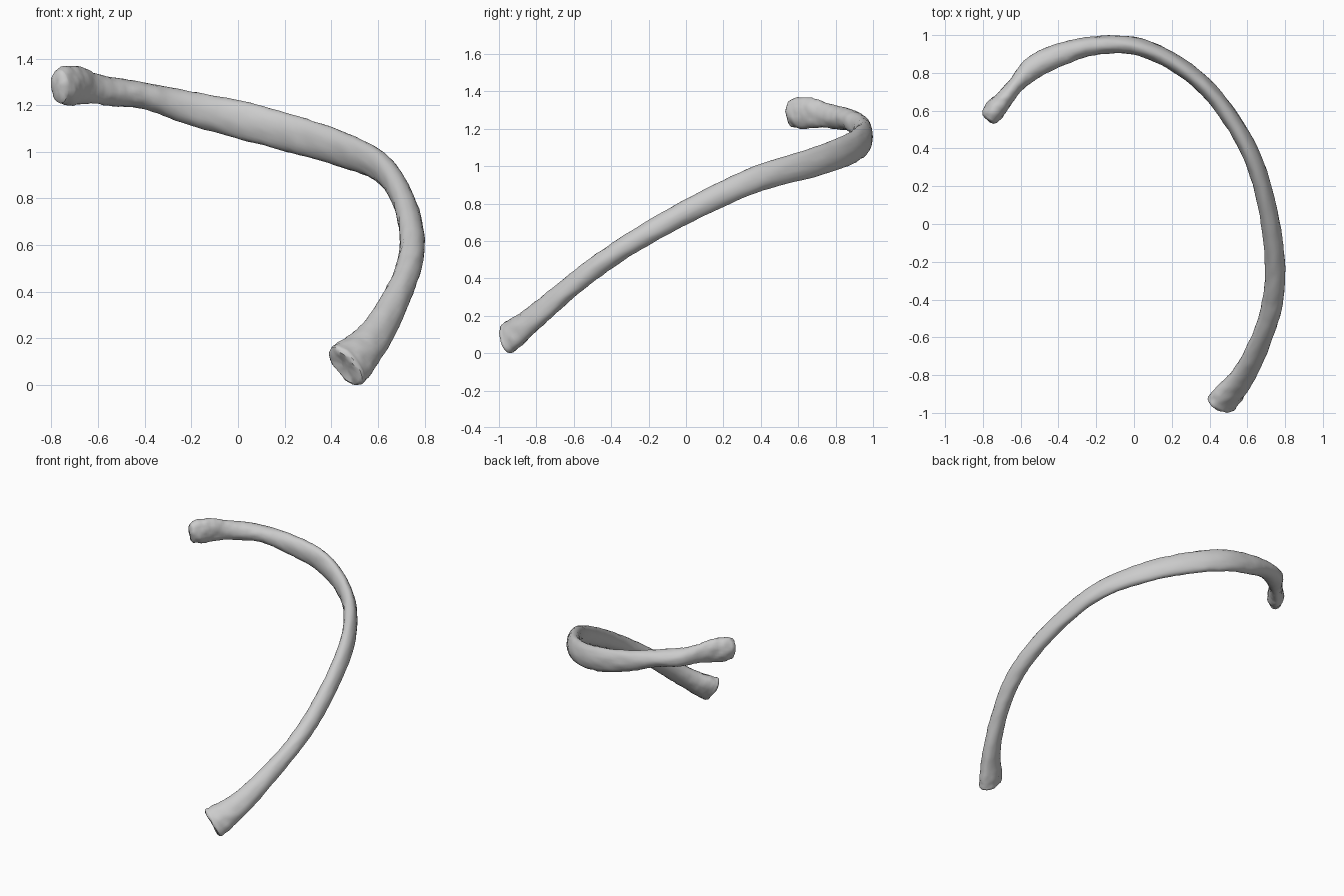
import bpy
import bmesh
import math
from mathutils import Vector, noise

default_cube = bpy.data.objects.get("Cube")
if default_cube:
    bpy.data.objects.remove(default_cube, do_unlink=True)

# Stations from the head to the front end:
# x, y, z, half height, half thickness, inward twist in degrees
STATIONS = [
    (-.765, .565, 1.293, .072, .045, 0),
    (-.735, .605, 1.297, .084, .055, 0),
    (-.68, .67, 1.295, .082, .046, 0),
    (-.62, .742, 1.284, .066, .043, -5),
    (-.53, .83, 1.268, .061, .062, -10),
    (-.40, .893, 1.252, .056, .060, -8),
    (-.22, .942, 1.203, .070, .050, 0),
    (0, .943, 1.152, .081, .046, 5),
    (.22, .85, 1.092, .081, .045, 5),
    (.43, .67, 1.028, .077, .044, 5),
    (.61, .39, .947, .069, .045, 10),
    (.703, .10, .817, .063, .048, 10),
    (.746, -.20, .655, .058, .053, 10),
    (.732, -.42, .517, .056, .054, 20),
    (.67, -.62, .365, .062, .051, 35),
    (.58, -.80, .212, .077, .054, 35),
    (.498, -.905, .125, .097, .063, 33),
    (.466, -.945, .098, .104, .064, 33),
]
STEPS = 7
SIDES = 28


def spline(a, b, c, d, t):
    """Smooth interpolation between the two middle stations."""
    return [(2 * q + (r - p) * t + (2 * p - 5 * q + 4 * r - s) * t * t
             + (3 * q - p - 3 * r + s) * t ** 3) / 2
            for p, q, r, s in zip(a, b, c, d)]


def sample_path(stations):
    last = len(stations) - 1
    samples = []
    for i in range(last):
        four = [stations[min(max(i + k, 0), last)] for k in (-1, 0, 1, 2)]
        samples += [spline(*four, step / STEPS) for step in range(STEPS)]
    return samples + [list(stations[last])]


def add_ring(bm, centre, tangent, height, thickness, twist):
    """Add one oval cross-section, tilted about the path."""
    inward = tangent.cross(Vector((0, 0, 1))).normalized()
    up = inward.cross(tangent)
    turn = math.radians(twist)
    long_axis = up * math.cos(turn) + inward * math.sin(turn)
    short_axis = inward * math.cos(turn) - up * math.sin(turn)
    ring = []
    for k in range(SIDES):
        angle = math.tau * k / SIDES
        point = (centre + long_axis * height * math.cos(angle)
                 + short_axis * thickness * math.sin(angle))
        ring.append(bm.verts.new(point))
    return ring


def bridge(bm, first, second):
    for k in range(SIDES):
        n = (k + 1) % SIDES
        bm.faces.new((first[k], first[n], second[n], second[k]))


# Bone colour
bone = bpy.data.materials.new("bone grey")
bone.use_nodes = True
colour = (.6, .6, .6, 1)
bone.diffuse_color = colour
bone.node_tree.nodes["Principled BSDF"].inputs["Base Color"].default_value = colour

# Curved shaft with its head, neck, tubercle and flared front end
bm = bmesh.new()
samples = sample_path(STATIONS)
centres = [Vector(s[:3]) for s in samples]
tangents = [(centres[min(i + 1, len(centres) - 1)]
             - centres[max(i - 1, 0)]).normalized() for i in range(len(centres))]
rings = []

# Rounded head cap
for scale, offset in ((.35, .016), (.8, .012)):
    _, _, _, h, w, twist = samples[0]
    rings.append(add_ring(bm, centres[0] - tangents[0] * offset,
                          tangents[0], h * scale, w * scale, twist))
for sample, centre, tangent in zip(samples, centres, tangents):
    rings.append(add_ring(bm, centre, tangent, *sample[3:]))

# Front end with a rounded rim and a faint hollow
for scale, offset in ((.95, .010), (.82, .016), (.55, .014), (.25, .011)):
    _, _, _, h, w, twist = samples[-1]
    rings.append(add_ring(bm, centres[-1] + tangents[-1] * offset,
                          tangents[-1], h * scale, w * scale, twist))
for first, second in zip(rings, rings[1:]):
    bridge(bm, first, second)
bm.faces.new(rings[0])
bm.faces.new(rings[-1])
bmesh.ops.recalc_face_normals(bm, faces=bm.faces)

# Uneven bony surface, rougher at both ends
bm.normal_update()
normals = [v.normal.copy() for v in bm.verts]
for v, normal in zip(bm.verts, normals):
    near_end = min((v.co - centres[0]).length, (v.co - centres[-1]).length)
    rough = .003 + .006 * max(0, 1 - near_end / .2)
    bump = noise.noise(v.co * 22) * rough + noise.noise(v.co * 50) * .003
    v.co += normal * bump

# Rest the lowest point on the ground
lowest = min(v.co.z for v in bm.verts)
bmesh.ops.translate(bm, verts=bm.verts, vec=(0, 0, -lowest))

mesh = bpy.data.meshes.new("rib_bone")
bm.to_mesh(mesh)
bm.free()
mesh.materials.append(bone)
rib = bpy.data.objects.new("rib_bone", mesh)
bpy.context.collection.objects.link(rib)
bpy.context.view_layer.objects.active = rib
rib.select_set(True)
bpy.ops.object.shade_smooth_by_angle(angle=math.radians(40))
